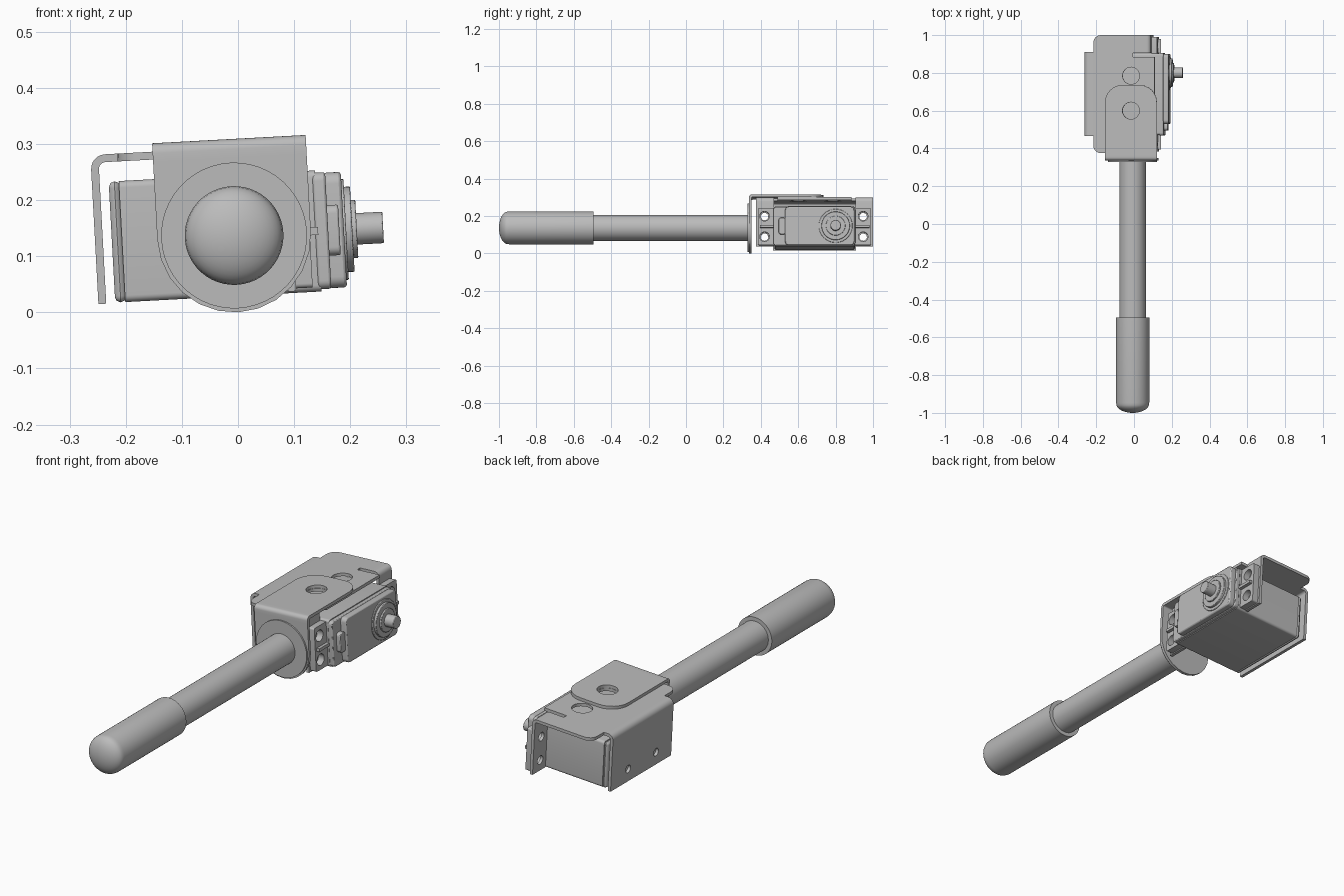
import bpy, bmesh
from math import sin, cos, pi, radians
from mathutils import Matrix, Vector

cube = bpy.data.objects.get("Cube")
if cube:
    bpy.data.objects.remove(cube, do_unlink=True)

grey = bpy.data.materials.new("plain grey")
grey.use_nodes = True
grey.diffuse_color = (0.5, 0.5, 0.5, 1)
grey.node_tree.nodes["Principled BSDF"].inputs["Base Color"].default_value = (0.5, 0.5, 0.5, 1)

# Everything is built around the rod axis, then tilted slightly about it
PLACE = Matrix.Translation((-0.007, 0, 0.137)) @ Matrix.Rotation(radians(-3.1), 4, 'Y')


def rounded(corners, steps=6):
    """2D outline from (a, b) or (a, b, radius) right-angle corners."""
    out = []
    n = len(corners)
    for i, c in enumerate(corners):
        p = Vector(c[:2])
        if len(c) == 2:
            out.append(p)
            continue
        d1 = (Vector(corners[i - 1][:2]) - p).normalized()
        d2 = (Vector(corners[(i + 1) % n][:2]) - p).normalized()
        for k in range(steps + 1):
            t = k / steps * pi / 2
            out.append(p + c[2] * (d1 * (1 - sin(t)) + d2 * (1 - cos(t))))
    return out


def rect(a0, a1, b0, b1, r=0):
    pts = [(a0, b0), (a1, b0), (a1, b1), (a0, b1)]
    return [(a, b, r) for a, b in pts] if r else pts


def circle(a, b, r, n=40):
    return [(a + r * cos(2 * pi * k / n), b + r * sin(2 * pi * k / n)) for k in range(n)]


def finish(name, bm):
    bmesh.ops.recalc_face_normals(bm, faces=bm.faces)
    mesh = bpy.data.meshes.new(name)
    bm.to_mesh(mesh)
    bm.free()
    mesh.materials.append(grey)
    ob = bpy.data.objects.new(name, mesh)
    bpy.context.collection.objects.link(ob)
    ob.matrix_world = PLACE
    return ob


def prism(name, outline, axis, lo, hi, bevel=0):
    """Extrude an outline along x (y,z), y (x,z) or z (x,y)."""
    put = {'x': lambda a, b, c: (c, a, b),
           'y': lambda a, b, c: (a, c, b),
           'z': lambda a, b, c: (a, b, c)}[axis]
    bm = bmesh.new()
    base = bm.faces.new([bm.verts.new(put(p[0], p[1], lo)) for p in rounded(outline)])
    ext = bmesh.ops.extrude_face_region(bm, geom=[base])
    top = [v for v in ext["geom"] if isinstance(v, bmesh.types.BMVert)]
    bmesh.ops.translate(bm, verts=top, vec=Vector(put(0, 0, hi - lo)))
    ob = finish(name, bm)
    if bevel:
        mod = ob.modifiers.new("edge", 'BEVEL')
        mod.width = bevel
        mod.segments = 2
        mod.limit_method = 'ANGLE'
        mod.angle_limit = radians(50)
    return ob


def drill(ob, axis, lo, hi, centres, r):
    """Cut round holes through a part."""
    for a, b in centres:
        cutter = prism("hole_cutter", circle(a, b, r, 24), axis, lo, hi)
        cutter.hide_render = True
        mod = ob.modifiers.new("hole", 'BOOLEAN')
        mod.operation = 'DIFFERENCE'
        mod.solver = 'EXACT'
        mod.object = cutter
        bpy.context.view_layer.update()
        with bpy.context.temp_override(object=ob, active_object=ob):
            bpy.ops.object.modifier_apply(modifier=mod.name)
        bpy.data.objects.remove(cutter, do_unlink=True)


def lathe(name, profile, n=48):
    """Spin (radius, y) points about the rod axis."""
    bm = bmesh.new()
    vs = [bm.verts.new((r, y, 0)) for r, y in profile]
    edges = [bm.edges.new(e) for e in zip(vs, vs[1:])]
    bmesh.ops.spin(bm, geom=vs + edges, cent=(0, 0, 0), axis=(0, 1, 0),
                   angle=2 * pi, steps=n, use_merge=True)
    bmesh.ops.remove_doubles(bm, verts=bm.verts, dist=1e-5)
    return finish(name, bm)


# Rod and domed grip
lathe("rod", [(0, -0.52), (0.07, -0.52), (0.07, 0.335), (0, 0.335)])
dome = [(0.087 * sin(t * pi / 20), -0.952 - 0.048 * cos(t * pi / 20)) for t in range(11)]
lathe("grip", dome + [(0.088, -0.945), (0.088, -0.495), (0, -0.495)])
lathe("rod_flange", [(0, 0.329), (0.13, 0.329), (0.13, 0.337), (0, 0.337)])

# Rod bracket: round-bottomed front plate, bend and top flap
prism("rod_bracket_plate", [(-0.137, 0.14), (-0.137, -0.137, 0.1369),
                            (0.137, -0.137, 0.1369), (0.137, 0.14)], 'y', 0.336, 0.35)
prism("rod_bracket_bend", [(0.336, 0.14), (0.336, 0.172, 0.018), (0.37, 0.172),
                           (0.37, 0.158), (0.35, 0.158, 0.006), (0.35, 0.14)],
      'x', -0.137, 0.137)
flap = prism("rod_bracket_flap", [(-0.137, 0.37), (0.137, 0.37),
                                  (0.137, 0.735, 0.09), (-0.137, 0.735, 0.09)],
             'z', 0.158, 0.172)
drill(flap, 'z', 0.1, 0.2, [(0, 0.6)], 0.045)

# Motor bracket: top plate with relief slots
top = prism("motor_bracket_top", [
    (-0.2, 0.375, 0.04), (0.06, 0.375), (0.06, 0.47), (0.01, 0.47), (0.01, 0.49),
    (0.125, 0.49), (0.125, 0.885), (0.01, 0.885), (0.01, 0.905), (0.06, 0.905),
    (0.06, 1.0), (-0.2, 1.0, 0.04)], 'z', 0.143, 0.157)
drill(top, 'z', 0.1, 0.2, [(0, 0.6), (0, 0.785)], 0.045)

# Motor bracket: bent rear wall
wall = prism("motor_bracket_wall", [
    (-0.2, 0.157), (-0.248, 0.157, 0.026), (-0.248, -0.109), (-0.234, -0.109),
    (-0.234, 0.143, 0.012), (-0.2, 0.143)], 'y', 0.465, 0.91)
drill(wall, 'x', -0.3, -0.21, [(0.58, -0.05), (0.785, -0.05)], 0.018)

# Mounting tabs and motor ears, one pair at each end
for end, lo, hi, e0, e1, hy in (("front", 0.375, 0.47, 0.385, 0.48, 0.42),
                                ("back", 0.905, 1.0, 0.895, 0.99, 0.947)):
    holes = [(hy, -0.055), (hy, 0.055)]
    tab = prism(end + "_mounting_tab", [
        (0.06, 0.157), (0.105, 0.157, 0.022), (0.105, -0.105), (0.091, -0.105),
        (0.091, 0.143, 0.008), (0.06, 0.143)], 'y', lo, hi)
    drill(tab, 'x', 0.07, 0.13, holes, 0.02)
    ear = prism(end + "_motor_ear", rect(e0, e1, -0.1, 0.1, 0.008), 'x', 0.105, 0.135)
    drill(ear, 'x', 0.09, 0.16, holes, 0.026)
    prism(end + "_ear_rib", rect(e0 + 0.01, e1 - 0.01, -0.007, 0.007), 'x', 0.13, 0.15)

# Motor case
prism("motor_case", rect(0.472, 0.903, -0.108, 0.108, 0.012), 'x', -0.2, 0.15)
prism("motor_end_cap", rect(0.472, 0.903, -0.108, 0.108, 0.012), 'x', -0.218, -0.198, 0.012)
prism("gear_case_base", rect(0.468, 0.905, -0.104, 0.104, 0.015), 'x', 0.145, 0.168, 0.004)
prism("gear_case_top", rect(0.53, 0.9, -0.103, 0.103, 0.02), 'x', 0.165, 0.196, 0.005)
prism("gear_case_nub", rect(0.495, 0.535, -0.045, 0.045, 0.015), 'x', 0.16, 0.188, 0.003)

# Output boss steps and shaft
for name, r, lo, hi in (("boss_base", 0.09, 0.19, 0.2), ("boss_ring", 0.076, 0.198, 0.211),
                        ("boss_collar", 0.052, 0.21, 0.219), ("output_shaft", 0.028, 0.21, 0.266)):
    prism(name, circle(0.8, 0, r), 'x', lo, hi, 0.002)

# Smooth curved surfaces, keep the hard edges
bpy.ops.object.select_all(action='DESELECT')
for ob in bpy.context.collection.objects:
    if ob.type == 'MESH' and grey.name in ob.data.materials:
        ob.select_set(True)
        bpy.context.view_layer.objects.active = ob
bpy.ops.object.shade_smooth_by_angle(angle=radians(30))
